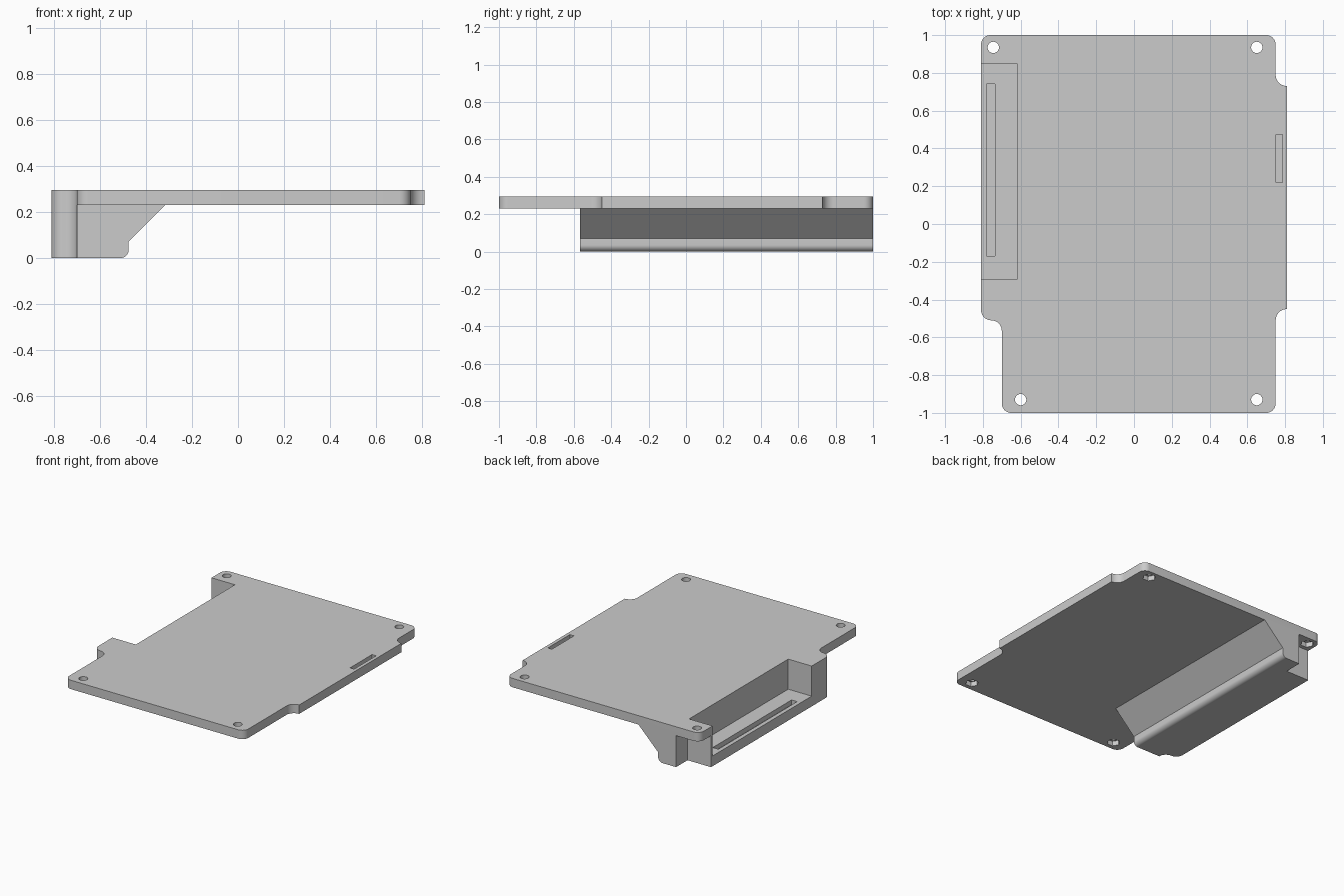
import bpy, bmesh
from math import radians, cos, sin, pi

cube = bpy.data.objects.get("Cube")
if cube:
    bpy.data.objects.remove(cube, do_unlink=True)

TOP, UNDER = 0.295, 0.23      # panel top and underside
R = 0.05                      # corner radius

grey = bpy.data.materials.new("plain_grey")
grey.use_nodes = True
colour = (0.6, 0.6, 0.6, 1)
grey.diffuse_color = colour
grey.node_tree.nodes["Principled BSDF"].inputs["Base Color"].default_value = colour


def arc(cx, cy, r, start, end, steps=10):
    angles = [radians(start + (end - start) * i / steps) for i in range(steps + 1)]
    return [(cx + r * cos(a), cy + r * sin(a)) for a in angles]


def prism(name, points, low, high, along_y=False):
    """Extrude a profile along z, or an (x, z) profile along y."""
    bm = bmesh.new()
    place = (lambda a, b, c: (a, c, b)) if along_y else (lambda a, b, c: (a, b, c))
    face = bm.faces.new([bm.verts.new(place(a, b, low)) for a, b in points])
    new = bmesh.ops.extrude_face_region(bm, geom=[face])["geom"]
    shift = (0, high - low, 0) if along_y else (0, 0, high - low)
    bmesh.ops.translate(bm, vec=shift, verts=[v for v in new if isinstance(v, bmesh.types.BMVert)])
    bmesh.ops.recalc_face_normals(bm, faces=bm.faces)
    mesh = bpy.data.meshes.new(name)
    bm.to_mesh(mesh)
    bm.free()
    mesh.materials.append(grey)
    obj = bpy.data.objects.new(name, mesh)
    bpy.context.collection.objects.link(obj)
    return obj


def cut(body, cutter):
    mod = body.modifiers.new("cut", "BOOLEAN")
    mod.operation = "DIFFERENCE"
    mod.solver = "EXACT"
    mod.object = cutter
    bpy.ops.object.modifier_apply(modifier=mod.name)
    bpy.data.objects.remove(cutter, do_unlink=True)


def cut_box(body, x0, x1, y0, y1, z0, z1):
    cut(body, prism("box_cutter", [(x0, y0), (x1, y0), (x1, y1), (x0, y1)], z0, z1))


def cut_round(body, x, y, r, sides, z0, z1):
    cut(body, prism("round_cutter", arc(x, y, r, 0, 360, sides)[:-1], z0, z1))


# Panel outline, counter-clockwise from the front left corner
outline = (
    arc(0.75 - R, -1 + R, R, -90, 0)
    + arc(0.81, -0.51, 0.06, 180, 90)
    + arc(0.81, 0.79, 0.06, 270, 180)
    + arc(0.75 - R, 1 - R, R, 0, 90)
    + arc(-0.81 + R, 1 - R, R, 90, 180)
    + arc(-0.755, -0.455, 0.055, 180, 270)
    + arc(-0.755, -0.565, 0.055, 90, 0)
    + arc(-0.70 + R, -1 + R, R, 180, 270)
)
body = prism("cover_panel", outline, 0, TOP)
bpy.context.view_layer.objects.active = body
body.select_set(True)

# Space under the panel, leaving the sloped rail with a rounded foot
under = [(-0.51, -0.1)] + arc(-0.51, 0.035, 0.035, -90, 0) + [
    (-0.475, 0.07), (-0.315, UNDER), (1, UNDER), (1, -0.1)]
cut(body, prism("under_cutter", under, -1.2, 1.2, along_y=True))
cut_box(body, -1, 1, -1.2, -0.568, -0.1, UNDER)

# Back corner notch, open side pocket and its groove
cut_box(body, -1, -0.62, 0.868, 1.2, -0.1, UNDER)
cut_box(body, -1, -0.62, -0.295, 0.85, 0.075, 1)
cut_box(body, -0.78, -0.735, -0.17, 0.74, 0.04, 0.2)

# Short groove in the opposite edge
cut_box(body, 0.752, 0.785, 0.22, 0.475, 0.255, 1)

# Screw holes with hexagonal nut recesses underneath
for x, y in [(-0.745, 0.935), (0.65, 0.935), (-0.60, -0.93), (0.65, -0.93)]:
    cut_round(body, x, y, 0.03, 24, 0.1, 1)
    cut_round(body, x, y, 0.045, 6, 0.1, UNDER + 0.035)

bpy.ops.object.shade_smooth_by_angle(angle=radians(30))
